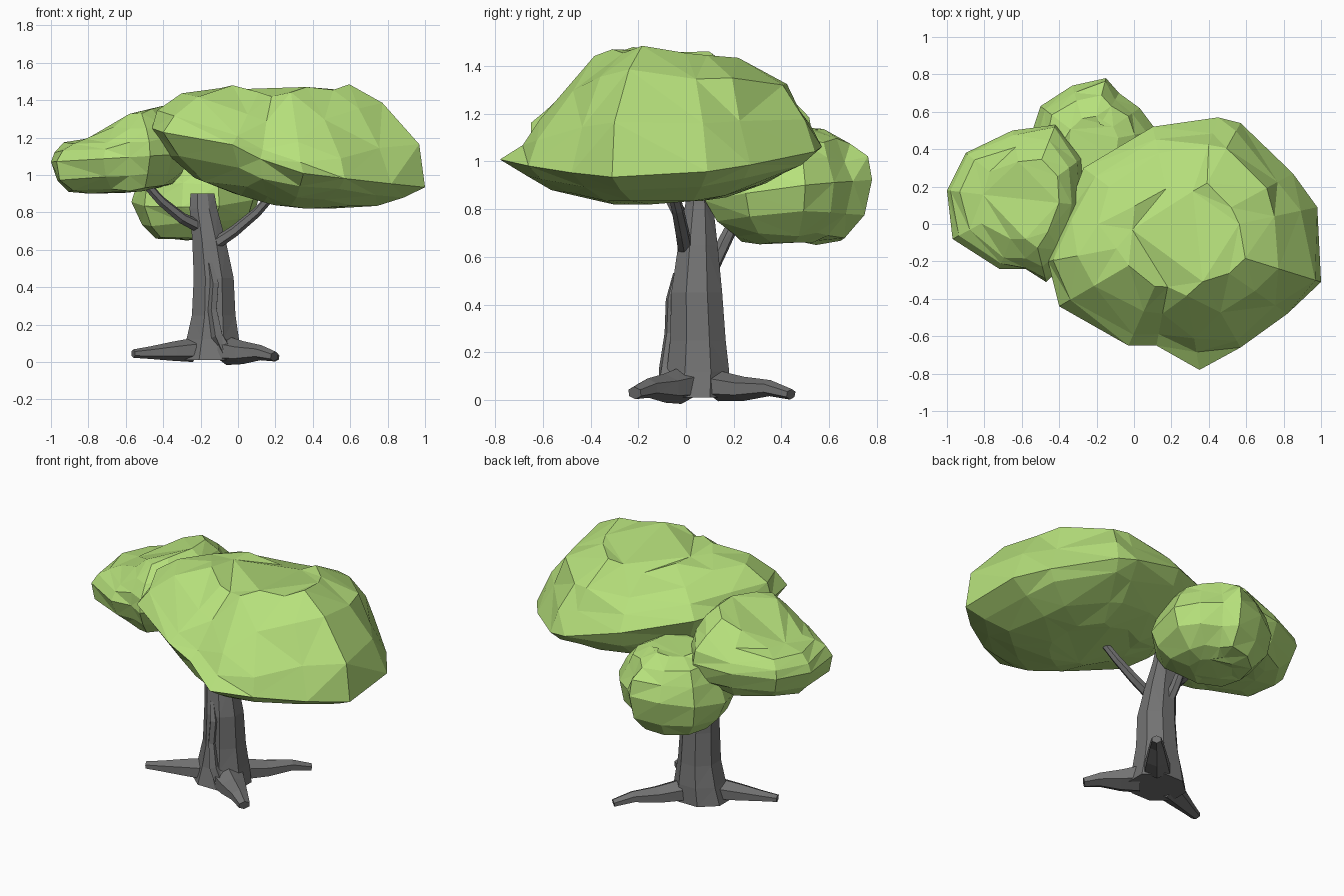
import bpy, bmesh, math, random
from mathutils import Vector

random.seed(4)
cube = bpy.data.objects.get("Cube")
if cube:
    bpy.data.objects.remove(cube)


def material(name, rgb):
    m = bpy.data.materials.new(name)
    m.use_nodes = True
    m.diffuse_color = (*rgb, 1)
    bsdf = m.node_tree.nodes["Principled BSDF"]
    bsdf.inputs["Base Color"].default_value = (*rgb, 1)
    bsdf.inputs["Roughness"].default_value = 0.9
    return m


LEAF = material("leaf green", (0.47, 0.75, 0.2))
BARK = material("bark grey", (0.17, 0.17, 0.17))


def loft(name, rings, mat):
    """Join rings of points into a closed faceted skin."""
    bm = bmesh.new()
    loops = [[bm.verts.new(p) for p in ring] for ring in rings]
    n = len(loops[0])
    for a, b in zip(loops, loops[1:]):
        for i in range(n):
            j = (i + 1) % n
            bm.faces.new((a[i], a[j], b[j], b[i]))
    bm.faces.new(loops[0])
    bm.faces.new(loops[-1])
    bmesh.ops.triangulate(bm, faces=bm.faces[:], quad_method='SHORT_EDGE')
    bmesh.ops.recalc_face_normals(bm, faces=bm.faces[:])
    mesh = bpy.data.meshes.new(name)
    bm.to_mesh(mesh)
    bm.free()
    mesh.materials.append(mat)
    obj = bpy.data.objects.new(name, mesh)
    bpy.context.collection.objects.link(obj)
    return obj


def tube(name, path, radii, sides=6, flat=1.0):
    """Tapered limb along a path; flat squashes its height."""
    pts = [Vector(p) for p in path]
    rings = []
    for i, p in enumerate(pts):
        t = (pts[min(i + 1, len(pts) - 1)] - pts[max(i - 1, 0)]).normalized()
        ref = Vector((0, 0, 1)) if abs(t.z) < 0.9 else Vector((0, 1, 0))
        u = t.cross(ref).normalized()
        w = u.cross(t) * flat
        angles = [math.tau * (k + 0.5) / sides for k in range(sides)]
        rings.append([p + radii[i] * (u * math.cos(a) + w * math.sin(a)) for a in angles])
    return loft(name, rings, BARK)


# Ring levels from underside to crown: (spread, share of height)
LEVELS = [(0.32, -0.98), (0.62, -0.9), (0.87, -0.55), (1, 0),
          (0.9, 0.42), (0.7, 0.77), (0.38, 0.98)]


def canopy(name, rim, centre, rim_z, top, bottom, jitter, power):
    """Faceted foliage clump from its plan outline and height functions.
    A power below 1 makes the sides steeper."""
    cx, cy = centre

    def point(x, y, h):
        z = rim_z(x, y)
        goal = top(x, y) if h > 0 else bottom(x, y)
        return Vector((x, y, z + (goal - z) * abs(h)))

    rings = []
    for s, h in LEVELS:
        ring = []
        for x, y in rim:
            k = s ** power
            g = h
            if h != 0:
                k = min(.99, k + random.uniform(-jitter, jitter))
                g = max(-1, min(1, h + random.uniform(-jitter, jitter)))
            ring.append(point(cx + k * (x - cx), cy + k * (y - cy), g))
        rings.append(ring)
    return loft(name, rings, LEAF)


# Foliage clumps
def large_top(x, y):
    """Two humps with a saddle, sloping off behind and dropping to a ledge in front."""
    saddle = .06 * math.exp(-((x - .2) / .14) ** 2)
    return 1.485 - saddle - .2 * max(0, y - .02) - 1.05 * max(0, -.39 - y)


canopy("large_canopy",
       [(-.40, -.44), (-.03, -.65), (.12, -.65), (.35, -.78), (.57, -.66),
        (.82, -.48), (1, -.31), (.98, .09), (.85, .27), (.57, .54),
        (.45, .57), (.1, .52), (-.27, .3), (-.37, .03), (-.46, -.2)],
       (.23, -.07),
       lambda x, y: 1.10 - .15 * x + .05 * y + min(.09, .45 * max(0, .2 - x)),
       large_top,
       lambda x, y: (.82 + .3 * max(0, .25 - x) + .25 * max(0, y - .05)
                     + .2 * max(0, -.35 - y)),
       .05, .88)
canopy("side_canopy",
       [(-.97, -.08), (-.72, -.24), (-.58, -.24), (-.47, -.31), (-.35, -.2),
        (-.27, .1), (-.28, .35), (-.42, .53), (-.65, .5), (-.9, .38), (-1, .18)],
       (-.58, .13),
       lambda x, y: 1.07 + .06 * (x + 1),
       lambda x, y: max(1.2, 1.37 + .8 * min(0, x + .56) - .3 * max(0, abs(y - .13) - .12)),
       lambda x, y: .9 + .15 * max(0, x + .6),
       .05, .6)
canopy("back_canopy",
       [(-.5, .22), (-.3, .1), (-.1, .08), (.08, .25), (.12, .5), (.03, .62),
        (-.08, .7), (-.15, .78), (-.33, .74), (-.5, .63), (-.57, .42)],
       (-.24, .43),
       lambda x, y: .83 + .13 * y + .05 * x,
       lambda x, y: 1.14 - .1 * max(0, .4 - y),
       lambda x, y: .65 + .12 * max(0, x + .2),
       .06, .9)

# Trunk: (height, centre x, centre y, half width, half depth)
trunk = [(.01, -.14, .04, .17, .15), (.12, -.135, .05, .145, .135),
         (.25, -.13, .05, .12, .12), (.45, -.13, .045, .11, .11),
         (.65, -.155, .05, .092, .085), (.82, -.185, .055, .076, .06),
         (.9, -.19, .055, .066, .045)]
rings = []
for z, cx, cy, w, d in trunk:
    angles = [math.tau * (k + .5) / 8 for k in range(8)]
    rings.append([Vector((cx + w * 1.05 * math.cos(a), cy + d * 1.05 * math.sin(a), z))
                  for a in angles])
loft("trunk", rings, BARK)

# Roots spreading from the trunk foot
for name, tip, z, size in (("left_front_root", (.195, -.215), .03, 1.2),
                           ("right_root", (-.56, -.115), .045, 1),
                           ("back_root", (.2, .44), .024, 1)):
    foot = Vector((-.14, .04, .07))
    end = Vector((*tip, z))
    path = [foot.lerp(end, t) for t in (.25, .5, .78, 1)]
    path[2].z = .05
    tube(name, path, [size * r for r in (.085, .068, .045, .03)], 6, .75)

# Bark ridge running down the front into a root
tube("bark_ridge", [(-.15, -.04, .53), (-.125, -.06, .42), (-.135, -.065, .28),
                    (-.11, -.08, .14), (-.06, -.08, .06)],
     [.015, .026, .026, .034, .04], 5)

# Branches reaching into the foliage
limb = [.034, .03, .026, .022]
tube("left_branch", [(-.14, .0, .62), (-.02, -.015, .7), (.1, -.035, .8), (.19, -.06, .9)], limb)
tube("right_branch", [(-.2, .03, .72), (-.3, -.02, .77), (-.41, -.07, .86), (-.51, -.11, .97)], limb)
tube("back_branch", [(-.16, .1, .54), (-.18, .15, .64), (-.19, .2, .74), (-.2, .26, .84)], limb)
